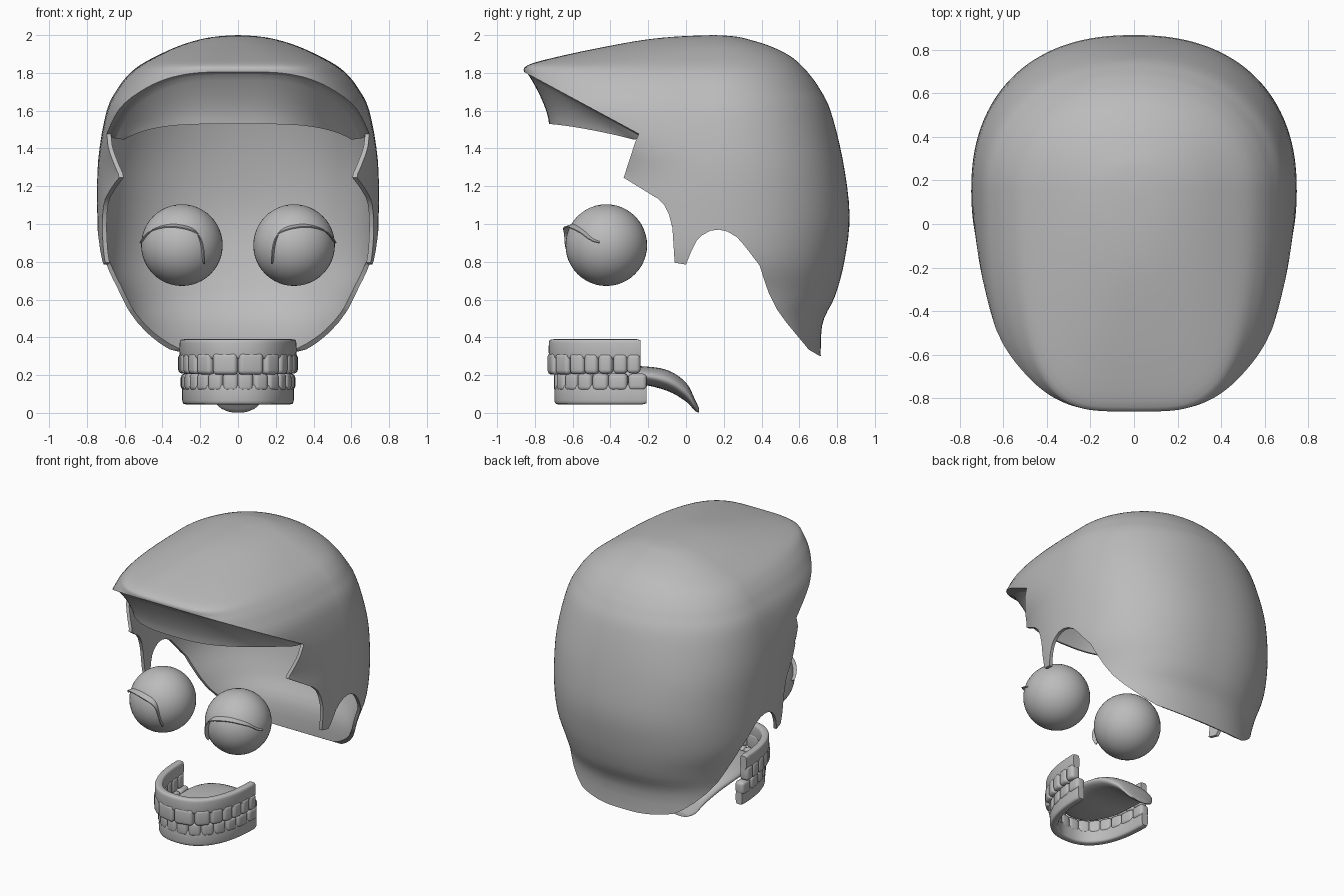
import bpy, bmesh, math
from mathutils import Vector, Matrix

old = bpy.data.objects.get("Cube")
if old:
    bpy.data.objects.remove(old, do_unlink=True)

grey = bpy.data.materials.new("plain grey")
grey.use_nodes = True
grey.diffuse_color = (0.5, 0.5, 0.5, 1)
grey.node_tree.nodes["Principled BSDF"].inputs["Base Color"].default_value = grey.diffuse_color


def add_object(name, bm):
    """Turn a bmesh into a linked grey object."""
    bmesh.ops.recalc_face_normals(bm, faces=bm.faces)
    mesh = bpy.data.meshes.new(name)
    bm.to_mesh(mesh)
    bm.free()
    obj = bpy.data.objects.new(name, mesh)
    bpy.context.collection.objects.link(obj)
    mesh.materials.append(grey)
    return obj


def loft(name, rings, closed=True, caps=True):
    """Skin a list of equally long point rings."""
    bm = bmesh.new()
    grid = [[bm.verts.new(p) for p in ring] for ring in rings]
    count = len(grid[0])
    for a, b in zip(grid, grid[1:]):
        for i in range(count if closed else count - 1):
            j = (i + 1) % count
            bm.faces.new((a[i], a[j], b[j], b[i]))
    if closed and caps:
        bm.faces.new(grid[0])
        bm.faces.new(grid[-1])
    bmesh.ops.remove_doubles(bm, verts=bm.verts, dist=1e-5)
    return add_object(name, bm)


def finish(obj, angle=40):
    """Apply the modifiers, then smooth while keeping edges sharp."""
    bpy.ops.object.select_all(action="DESELECT")
    obj.select_set(True)
    bpy.context.view_layer.objects.active = obj
    for mod in list(obj.modifiers):
        bpy.ops.object.modifier_apply(modifier=mod.name)
    bpy.ops.object.shade_smooth_by_angle(angle=math.radians(angle))


def solidify(obj, thickness, offset):
    mod = obj.modifiers.new("thickness", "SOLIDIFY")
    mod.thickness, mod.offset = thickness, offset


def spline(rows, u):
    """Catmull-Rom interpolation through rows of numbers."""
    i = min(int(u), len(rows) - 2)
    t = u - i
    p0, p1, p2, p3 = (rows[max(0, min(k, len(rows) - 1))] for k in range(i - 1, i + 3))
    return [b + 0.5 * t * (c - a + t * (2 * a - 5 * b + 4 * c - d + t * (3 * (b - c) + d - a)))
            for a, b, c, d in zip(p0, p1, p2, p3)]


def power(v, e):
    return math.copysign(abs(v) ** e, v)


# Hair: horizontal slices as height, half width, front y, back y
MID = 0.15
SLICES = [(2, 0, .15, .15), (1.993, .11, -.04, .26), (1.975, .21, -.22, .34),
          (1.94, .32, -.42, .45), (1.89, .43, -.66, .55), (1.84, .52, -.84, .61),
          (1.79, .58, -.857, .655), (1.72, .635, -.857, .705), (1.6, .695, -.85, .765),
          (1.34, .74, -.8, .83), (1.05, .745, -.75, .866), (.81, .73, -.7, .84),
          (.62, .67, -.65, .79), (.46, .66, -.6, .72), (.2, .68, -.6, .715)]


def hair_point(u, phi):
    """Point on the hair; phi is measured from the front."""
    z, w, front, back = spline(SLICES, u)
    s, c = math.sin(phi), math.cos(phi)
    if c > 0:
        # Squarer around the brim, and narrowing towards the front
        n = 2.1 + 1.9 * max(0, min(1, (z - 1.3) / 0.3, (2 - z) / 0.16))
        depth = MID - front
        w *= 1 - 0.12 * c ** (4 / n)
    else:
        n = 2.1 + 0.2 * max(0, min(1, (1.7 - z) / 0.4))
        depth = back - MID
    return Vector((w * power(s, 2 / n), MID - depth * power(c, 2 / n), z))


COLS = 144
STEPS = 4
hair = loft("hair_shell", [[hair_point(r / STEPS, math.tau * k / COLS) for k in range(COLS)]
                           for r in range((len(SLICES) - 1) * STEPS + 1)], caps=False)
solidify(hair, 0.022, -1)

# Side outline of the hairline, sideburn, ear notch and nape, used as a cutter
OUTLINE = [(-1.2, 1.99), (-.25, 1.477), (-.27, 1.43), (-.33, 1.245), (-.2, 1.165),
           (-.15, 1.135), (-.115, 1.1), (-.09, 1.05), (-.072, .98), (-.06, .795), (0, .785),
           (.03, .86), (.055, .91), (.085, .94), (.13, .965), (.175, .97), (.22, .96),
           (.27, .93), (.31, .885), (.39, .78), (.415, .7), (.44, .63), (.48, .55),
           (.53, .48), (.65, .335), (.71, .3), (1.2, .3), (1.2, 0), (-1.2, 0)]
cutter = loft("hairline_cutter", [[(x, y, z) for y, z in OUTLINE] for x in (-1, 1)])
cutter.hide_render = True
cut = hair.modifiers.new("hairline", "BOOLEAN")
cut.operation, cut.solver, cut.object = "DIFFERENCE", "EXACT", cutter
finish(hair)
bpy.data.objects.remove(cutter, do_unlink=True)


def brim_point(phi):
    """Where the hair surface meets the sloping brim line."""
    lo, hi = 4.0, 9.0
    for _ in range(30):
        u = (lo + hi) / 2
        p = hair_point(u, phi)
        if p.z > 1.477 - 0.54 * (p.y + 0.25):
            lo = u
        else:
            hi = u
    return Vector((p.x * 0.985, MID + (p.y - MID) * 0.99, p.z + 0.004))


# Brim: a narrow lip, then an underside receding to the forehead
top = [brim_point(math.radians(77 * k / 30)) for k in range(-30, 31)]
side = top[-1].x
rows = [top]
for r in range(9):
    v = r / 8
    row = []
    for p in top:
        s = p.x / side
        lip = Vector((p.x * 0.94, MID + (p.y - MID) * 0.985, p.z - 0.012))
        low = Vector((0.6 * s, -0.72 + 0.45 * abs(s) ** 3, 1.53 - 0.08 * s ** 4))
        q = lip.lerp(low, v)
        q.y = lip.y + (low.y - lip.y) * (1 - (1 - v) ** 1.5)
        row.append(q)
    rows.append(row)
fringe = loft("fringe_underside", rows, closed=False)
solidify(fringe, 0.01, 0)
finish(fringe)

# Eyes with a thin lash curving over each
R = 0.216
LASH = [(.212, .02), (.16, .08), (.08, .11), (0, .108), (-.07, .08), (-.1, .015), (-.113, -.085)]
for sign, label in ((1, "left"), (-1, "right")):
    centre = Vector((sign * 0.297, -0.422, 0.888))
    bm = bmesh.new()
    bmesh.ops.create_uvsphere(bm, u_segments=48, v_segments=24, radius=R,
                              matrix=Matrix.Translation(centre))
    finish(add_object(label + "_eye", bm))
    inner, outer = [], []
    for k in range(25):
        dx, dz = spline(LASH, k / 4)
        d = Vector((sign * dx, -math.sqrt(max(0.0012, R * R - dx * dx - dz * dz)), dz)).normalized()
        reach = math.sin(math.pi * (0.08 + 0.84 * k / 24))
        inner.append(centre + d * (R - 0.005))
        outer.append(centre + d * (R + 0.045 * reach) - Vector((0, 0, 0.04 * reach)))
    lash = loft(label + "_eyelash", [inner, outer], closed=False)
    solidify(lash, 0.006, 0)
    finish(lash)

# Dental arch: a U-shaped path sampled by length, s from -1 to 1
path = []
for k in range(401):
    a = math.pi * (k / 400 - 0.5)
    path.append(Vector((0.283 * power(math.sin(a), 0.83), -0.24 - 0.46 * math.cos(a) ** 0.83, 0)))
lengths = [0]
for a, b in zip(path, path[1:]):
    lengths.append(lengths[-1] + (b - a).length)


def arch(s):
    """Position and tangent on the arch."""
    goal = (s + 1) / 2 * lengths[-1]
    i = min(range(len(path)), key=lambda k: abs(lengths[k] - goal))
    tangent = path[min(i + 4, 400)] - path[max(i - 4, 0)]
    return path[i].copy(), tangent.normalized()


def jaw(label, gum_low, gum_high, tooth_low, tooth_high, widths, scale, shift):
    """One gum with its row of teeth."""
    mid, half = (gum_low + gum_high) / 2, (gum_high - gum_low) / 2
    rings = []
    for k in range(-32, 33):
        p, t = arch(k / 32)
        p = Vector((p.x * scale, p.y + shift, mid))
        normal = Vector((t.y, -t.x, 0))
        ends = 0.9 if abs(k) == 32 else 1
        rings.append([p + ends * (normal * 0.027 * power(math.cos(a), 0.45)
                                  + Vector((0, 0, half * power(math.sin(a), 0.45))))
                      for a in (math.tau * j / 20 for j in range(20))])
    finish(loft(label + "_gum", rings), 50)

    bm = bmesh.new()
    total = sum(widths)
    for sign in (-1, 1):
        start = 0
        for i, w in enumerate(widths):
            p, t = arch(sign * (start + w / 2) / total)
            start += w
            back = i / len(widths)
            place = Matrix.Translation((p.x * scale, p.y + shift, (tooth_low + tooth_high) / 2))
            turn = Matrix.Rotation(math.atan2(t.y, t.x), 4, "Z")
            size = Matrix.Diagonal((w / total * lengths[-1] / 2, 0.06 + 0.01 * back,
                                    (tooth_high - tooth_low) * (1 - 0.12 * back), 1))
            bmesh.ops.create_cube(bm, size=1, matrix=place @ turn @ size)
    teeth = add_object(label + "_teeth", bm)
    bevel = teeth.modifiers.new("rounding", "BEVEL")
    bevel.width, bevel.segments = 0.022, 4
    finish(teeth, 50)


jaw("upper", 0.285, 0.39, 0.203, 0.318, (14, 10.5, 9, 8, 8, 8, 7.5), 1, 0)
jaw("lower", 0.045, 0.15, 0.115, 0.213, (8, 8, 8, 8, 8.5, 10, 9.5), 0.95, 0.03)

# Tongue: upright oval sections as y, centre height, half width, half height
TONGUE = [(-.62, .2, .05, .008), (-.57, .2, .13, .03), (-.42, .2, .2, .045), (-.25, .2, .215, .048),
          (-.1, .172, .195, .055), (0, .11, .15, .05), (.045, .045, .11, .032), (.068, .014, .06, .013)]
rings = []
for k in range((len(TONGUE) - 1) * 4 + 1):
    y, z, w, h = spline(TONGUE, k / 4)
    rings.append([(w * math.cos(a), y, z + h * math.sin(a))
                  for a in (math.tau * j / 28 for j in range(28))])
finish(loft("tongue", rings), 60)
